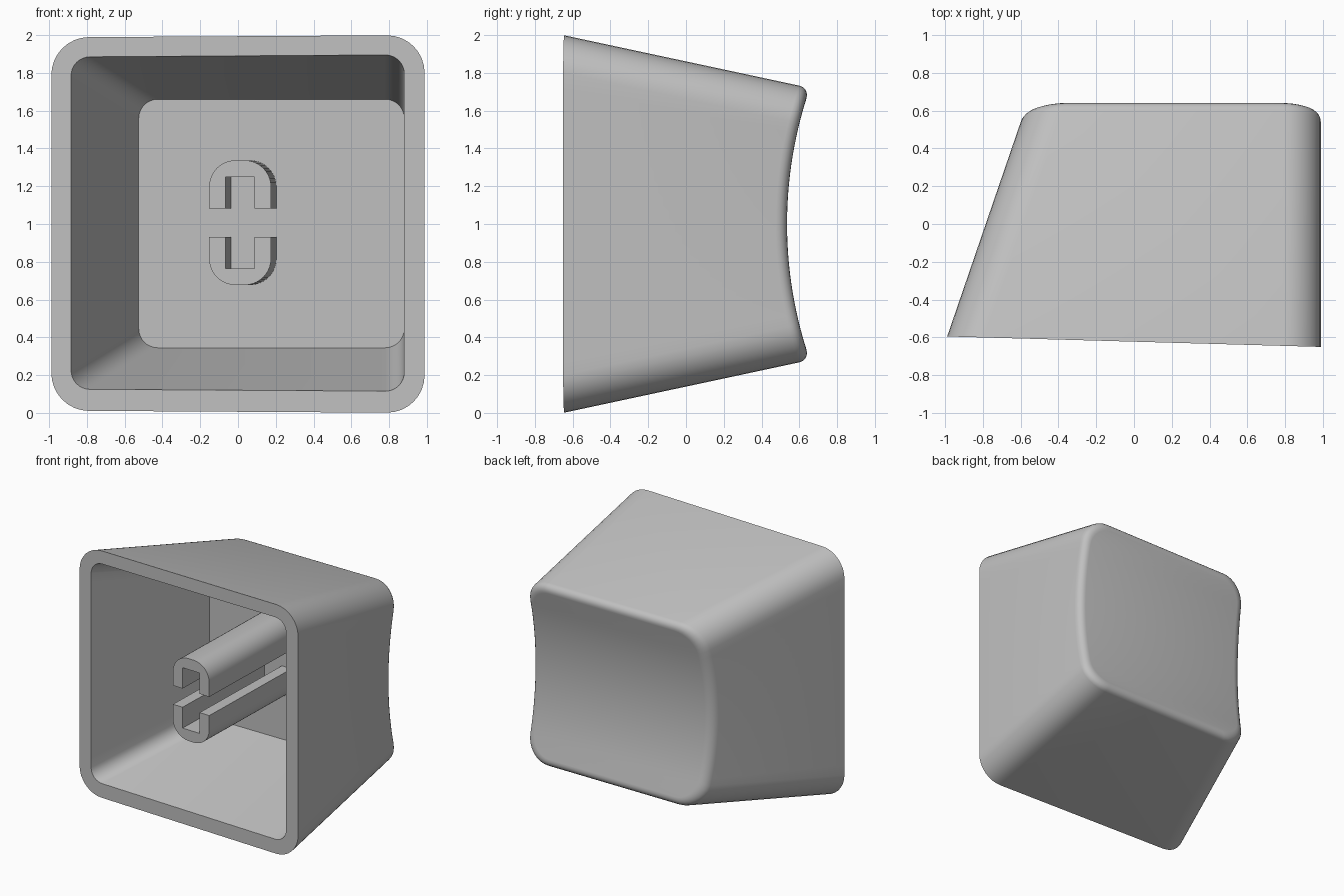
import bpy, bmesh, math

cube = bpy.data.objects.get("Cube")
if cube:
    bpy.data.objects.remove(cube, do_unlink=True)

grey = bpy.data.materials.new("light grey plastic")
grey.use_nodes = True
colour = (0.53, 0.53, 0.53, 1)
grey.diffuse_color = colour
grey.node_tree.nodes["Principled BSDF"].inputs["Base Color"].default_value = colour

ARC, SIDE = 8, 20      # steps per rounded corner and per straight side
FILLET = 0.06          # soft edge around the dished face
TILT = 0.028           # slope of the open end


def finish(name, bm, angle):
    bmesh.ops.remove_doubles(bm, verts=bm.verts, dist=1e-5)
    bmesh.ops.recalc_face_normals(bm, faces=bm.faces)
    mesh = bpy.data.meshes.new(name)
    bm.to_mesh(mesh)
    bm.free()
    mesh.materials.append(grey)
    obj = bpy.data.objects.new(name, mesh)
    bpy.context.collection.objects.link(obj)
    bpy.ops.object.select_all(action='DESELECT')
    obj.select_set(True)
    bpy.context.view_layer.objects.active = obj
    bpy.ops.object.shade_smooth_by_angle(angle=math.radians(angle))
    return obj


def rounded_rect(x0, x1, z0, z1, r):
    """Right side going up, then left side coming down."""
    half = []
    for k in range(ARC + 1):
        a = math.pi / 2 * k / ARC
        half.append((r * (1 - math.sin(a)), z0 + r * (1 - math.cos(a))))
    half += [(0, z0 + r + (z1 - z0 - 2 * r) * k / SIDE) for k in range(1, SIDE)]
    half += [(d, z0 + z1 - z) for d, z in reversed(half[:ARC + 1])]
    return [(x1 - d, z) for d, z in half] + [(x0 + d, z) for d, z in reversed(half)]


def outer_section(y, inset=0):
    t = y + 0.6225
    return rounded_rect(-0.998 + 0.343 * t + inset, 0.988 - inset,
                        0.006 + 0.214 * t + inset, 1.994 - 0.214 * t - inset,
                        0.2 - inset * 0.6)


def inner_section(y):
    t = y + 0.6225
    return rounded_rect(-0.893 + 0.363 * t, 0.88, 0.12 + 0.222 * t, 1.89 - 0.227 * t, 0.1)


def open_end(x, z):
    return -0.6225 - TILT * x


def dish(x, z):
    radius = 2.2
    return 0.535 + radius - math.sqrt(radius ** 2 - (z - 1) ** 2)


def ring(bm, section, surface):
    """Loop of vertices where a tapering section meets a surface."""
    verts = []
    for i in range(len(section(0))):
        y = surface(*section(0)[i])
        for _ in range(4):
            x, z = section(y)[i]
            y = surface(x, z)
        verts.append(bm.verts.new((x, y, z)))
    return verts


def bridge(bm, a, b):
    n = len(a)
    for i in range(n):
        j = (i + 1) % n
        bm.faces.new((a[i], a[j], b[j], b[i]))


# Hollow tapered shell with a rounded rim
bm = bmesh.new()
loops = [ring(bm, inner_section, lambda x, z: 0.39),
         ring(bm, inner_section, open_end),
         ring(bm, outer_section, open_end)]
for k in range(6):
    a = math.pi / 2 * k / 5
    inset = FILLET * (1 - math.cos(a))
    drop = FILLET * (1 - math.sin(a))
    loops.append(ring(bm, lambda y: outer_section(y, inset),
                      lambda x, z: dish(x, z) - drop))
for a, b in zip(loops, loops[1:]):
    bridge(bm, a, b)
bm.faces.new(loops[0])

# Scooped face, made of straight strips across the width
rim = loops[-1]
n = len(rim)
for i in range(n // 2 - 1):
    bm.faces.new((rim[i], rim[i + 1], rim[n - 2 - i], rim[n - 1 - i]))
finish("keycap_shell", bm, 32)


# Split mounting stem: two mirrored U-shaped prongs
def prong(name, sign):
    cx, cz, half_w, top, r = 0.011, 1.007, 0.164, 0.33, 0.14
    slot_w, slot_top, foot = 0.077, 0.242, 0.075
    profile = [(half_w, foot)]
    arc = [(half_w - r + r * math.cos(math.pi / 2 * k / 10),
            top - r + r * math.sin(math.pi / 2 * k / 10)) for k in range(11)]
    profile += arc + [(-x, z) for x, z in reversed(arc)]
    profile += [(-half_w, foot), (-slot_w, foot), (-slot_w, slot_top),
                (slot_w, slot_top), (slot_w, foot)]
    bm = bmesh.new()
    ends = [[bm.verts.new((cx + x + TILT * (y + 0.61), y - TILT * x, cz + sign * z))
             for x, z in profile] for y in (-0.61, 0.41)]
    bridge(bm, *ends)
    for end in ends:
        bm.faces.new(end)
    finish(name, bm, 30)


prong("upper_stem_prong", 1)
prong("lower_stem_prong", -1)
